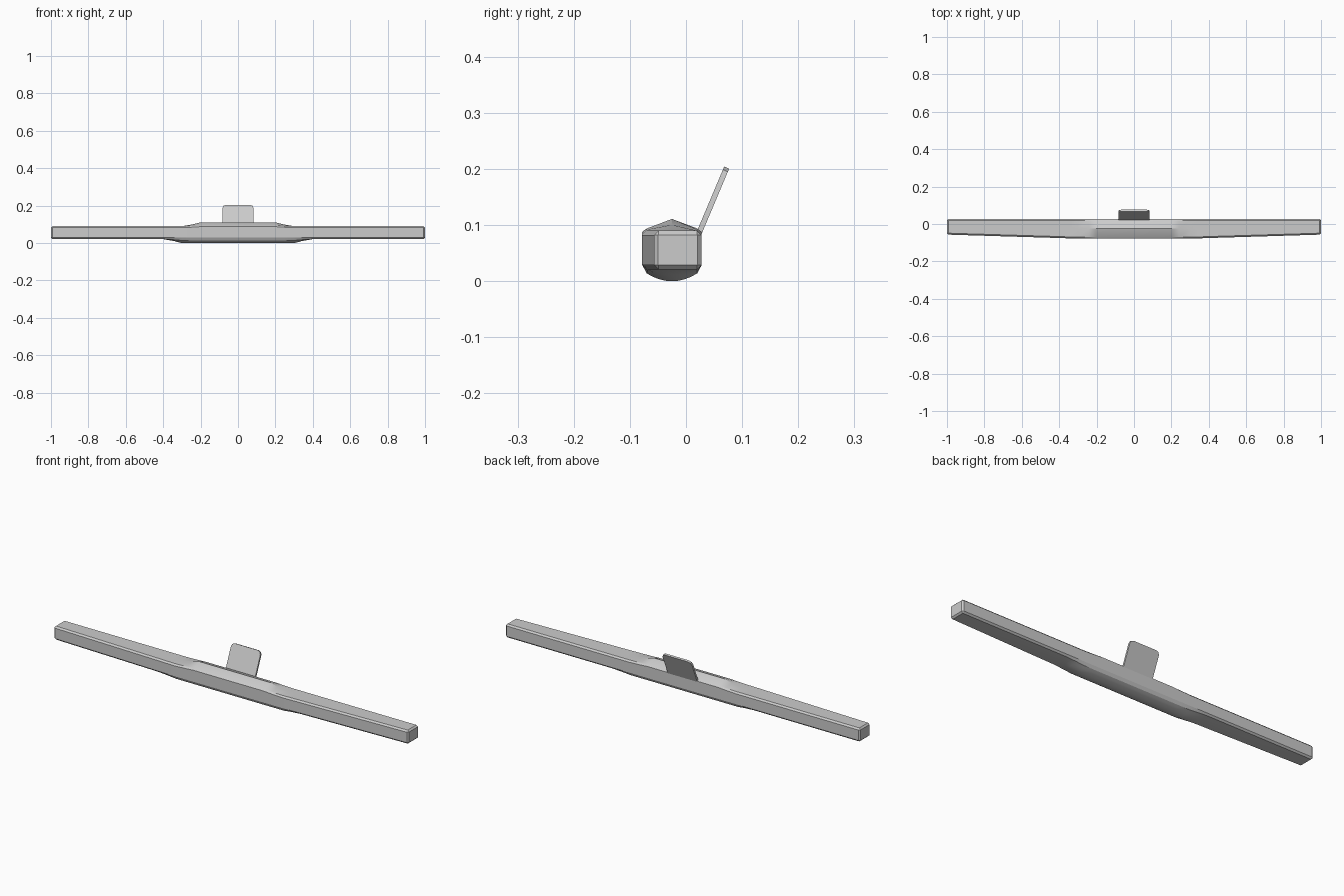
import bpy, bmesh
from mathutils import Vector

cube = bpy.data.objects.get("Cube")
if cube:
    bpy.data.objects.remove(cube, do_unlink=True)

grey = bpy.data.materials.new("plain grey")
grey.use_nodes = True
grey.diffuse_color = (0.6, 0.6, 0.6, 1)
grey.node_tree.nodes["Principled BSDF"].inputs["Base Color"].default_value = (0.6, 0.6, 0.6, 1)


def finish(name, bm):
    bmesh.ops.recalc_face_normals(bm, faces=bm.faces)
    mesh = bpy.data.meshes.new(name)
    bm.to_mesh(mesh)
    bm.free()
    mesh.materials.append(grey)
    obj = bpy.data.objects.new(name, mesh)
    bpy.context.collection.objects.link(obj)
    bpy.ops.object.select_all(action="DESELECT")
    obj.select_set(True)
    bpy.context.view_layer.objects.active = obj
    bpy.ops.object.shade_smooth_by_angle(angle=0.4)
    return obj


def section(front, ridge, belly, inset=0.0):
    """Chamfered bar section: ridge raises the top, belly rounds the bottom."""
    back, low, high, c = 0.028 - inset, 0.021 + inset, 0.09 - inset, 0.008 - inset
    front += inset
    mid = -0.025
    lift = 0.004 * ridge
    pts = [(front, low + c), (front, high - c + 1.5 * lift),
           (front + c, high + lift), (mid, high + 0.021 * ridge),
           (back - c, high + lift), (back, high - c + 1.5 * lift),
           (back, low + c), (back - c, low - 0.007 * belly)]
    # curved underside
    for i in range(1, 8):
        t = i / 8
        y = back - c + (front - back + 2 * c) * t
        drop = 0.007 + 0.014 * (1 - (2 * t - 1) ** 2)
        pts.append((y, low - drop * belly))
    pts.append((front + c, low - 0.007 * belly))
    return pts


# Bar: lofted through mirrored stations (x, front, ridge, belly, inset)
half = [(0.2, -0.078, 1, 1, 0), (0.24, -0.078, 0.5, 1, 0),
        (0.3, -0.078, 0, 1, 0), (0.345, -0.077, 0, 0.45, 0),
        (0.4, -0.075, 0, 0, 0), (0.992, -0.057, 0, 0, 0),
        (1.0, -0.057, 0, 0, 0.0075)]
stations = [(-s[0], *s[1:]) for s in reversed(half)] + half
bm = bmesh.new()
rings = [[bm.verts.new((x, y, z)) for y, z in section(*rest)] for x, *rest in stations]
for a, b in zip(rings, rings[1:]):
    for i in range(len(a)):
        j = (i + 1) % len(a)
        bm.faces.new((a[i], a[j], b[j], b[i]))
bm.faces.new(rings[0])
bm.faces.new(rings[-1])
finish("bar", bm)

# Leaning tab with clipped, slightly rounded top corners
base, top = Vector((0, 0.02, 0.078)), Vector((0, 0.0725, 0.2025))
up = (top - base).normalized()
normal = Vector((0, -up.z, up.y))
length = (top - base).length
side = [(0.083, 0), (0.083, length - 0.018), (0.078, length - 0.006), (0.066, length)]
outline = side + [(-x, u) for x, u in reversed(side)]
bm = bmesh.new()
verts = [bm.verts.new(base + Vector((x, 0, 0)) + up * u - normal * 0.0048) for x, u in outline]
face = bm.faces.new(verts)
new = bmesh.ops.extrude_face_region(bm, geom=[face])["geom"]
bmesh.ops.translate(bm, vec=normal * 0.0096,
                    verts=[g for g in new if isinstance(g, bmesh.types.BMVert)])
finish("tab", bm)
